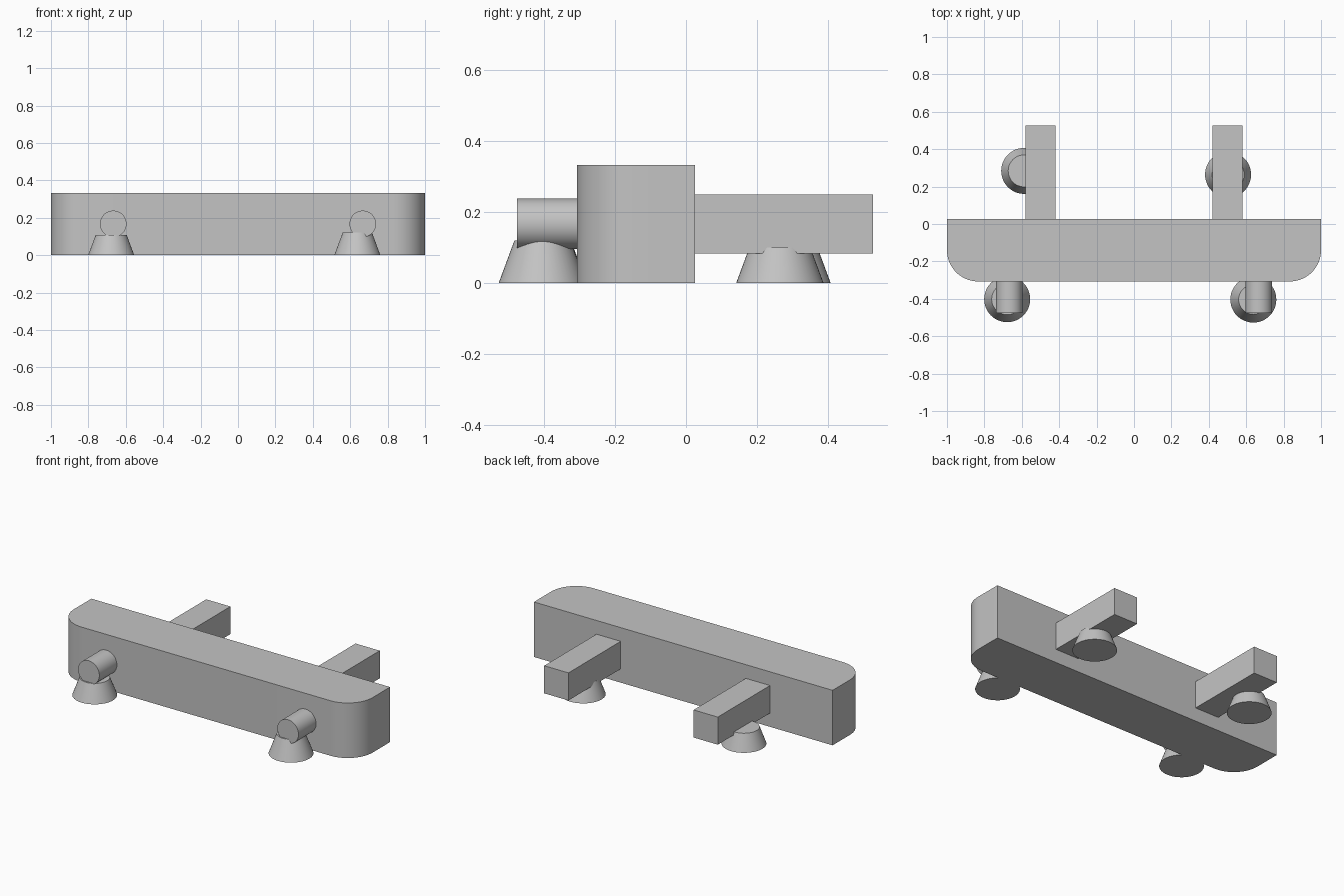
import bpy, bmesh, math
from mathutils import Matrix

if "Cube" in bpy.data.objects:
    bpy.data.objects.remove(bpy.data.objects["Cube"])

grey = bpy.data.materials.new("light_grey")
grey.diffuse_color = (0.55, 0.55, 0.55, 1)
grey.use_nodes = True
grey.node_tree.nodes["Principled BSDF"].inputs["Base Color"].default_value = grey.diffuse_color


def add_object(name, bm, smooth=False):
    bmesh.ops.recalc_face_normals(bm, faces=bm.faces)
    mesh = bpy.data.meshes.new(name)
    bm.to_mesh(mesh)
    bm.free()
    obj = bpy.data.objects.new(name, mesh)
    bpy.context.collection.objects.link(obj)
    mesh.materials.append(grey)
    if smooth:
        bpy.ops.object.select_all(action='DESELECT')
        obj.select_set(True)
        bpy.context.view_layer.objects.active = obj
        bpy.ops.object.shade_smooth_by_angle(angle=math.radians(30))
    return obj


def box(name, x0, x1, y0, y1, z0, z1):
    bm = bmesh.new()
    m = Matrix.Translation(((x0 + x1) / 2, (y0 + y1) / 2, (z0 + z1) / 2))
    bmesh.ops.create_cube(bm, size=1, matrix=m @ Matrix.Diagonal((x1 - x0, y1 - y0, z1 - z0, 1)))
    return add_object(name, bm)


def cone(name, r1, r2, depth, matrix):
    bm = bmesh.new()
    bmesh.ops.create_cone(bm, cap_ends=True, segments=48, radius1=r1, radius2=r2,
                          depth=depth, matrix=matrix)
    return add_object(name, bm, True)


# Main block: plan outline with two rounded front corners, extruded upward
FRONT, BACK, TOP, R = -0.307, 0.026, 0.333, 0.167
outline = [(1, BACK), (-1, BACK)]
for cx, start in ((-1 + R, math.pi), (1 - R, 1.5 * math.pi)):
    for i in range(17):
        a = start + i / 16 * math.pi / 2
        outline.append((cx + R * math.cos(a), FRONT + R + R * math.sin(a)))
bm = bmesh.new()
base = bm.faces.new([bm.verts.new((x, y, 0)) for x, y in outline])
ext = bmesh.ops.extrude_face_region(bm, geom=[base])
bmesh.ops.translate(bm, vec=(0, 0, TOP),
                    verts=[v for v in ext["geom"] if isinstance(v, bmesh.types.BMVert)])
add_object("main_block", bm, True)

# Rear arms and front pegs
for side, s in (("left", -1), ("right", 1)):
    box(side + "_rear_arm", s * 0.5 - 0.081, s * 0.5 + 0.081, BACK, 0.526, 0.083, 0.25)
    cone(side + "_front_peg", 0.071, 0.071, 0.169,
         Matrix.Translation((s * 0.667, -0.3905, 0.167)) @ Matrix.Rotation(math.pi / 2, 4, 'X'))

# Tapered feet, each with its own position and height
for name, x, y, h in (("front_left_foot", -0.678, -0.402, 0.108),
                      ("front_right_foot", 0.638, -0.404, 0.12),
                      ("rear_left_foot", -0.587, 0.284, 0.101),
                      ("rear_right_foot", 0.503, 0.264, 0.101)):
    cone(name, 0.123, 0.123 - 0.37 * h, h, Matrix.Translation((x, y, h / 2)))
